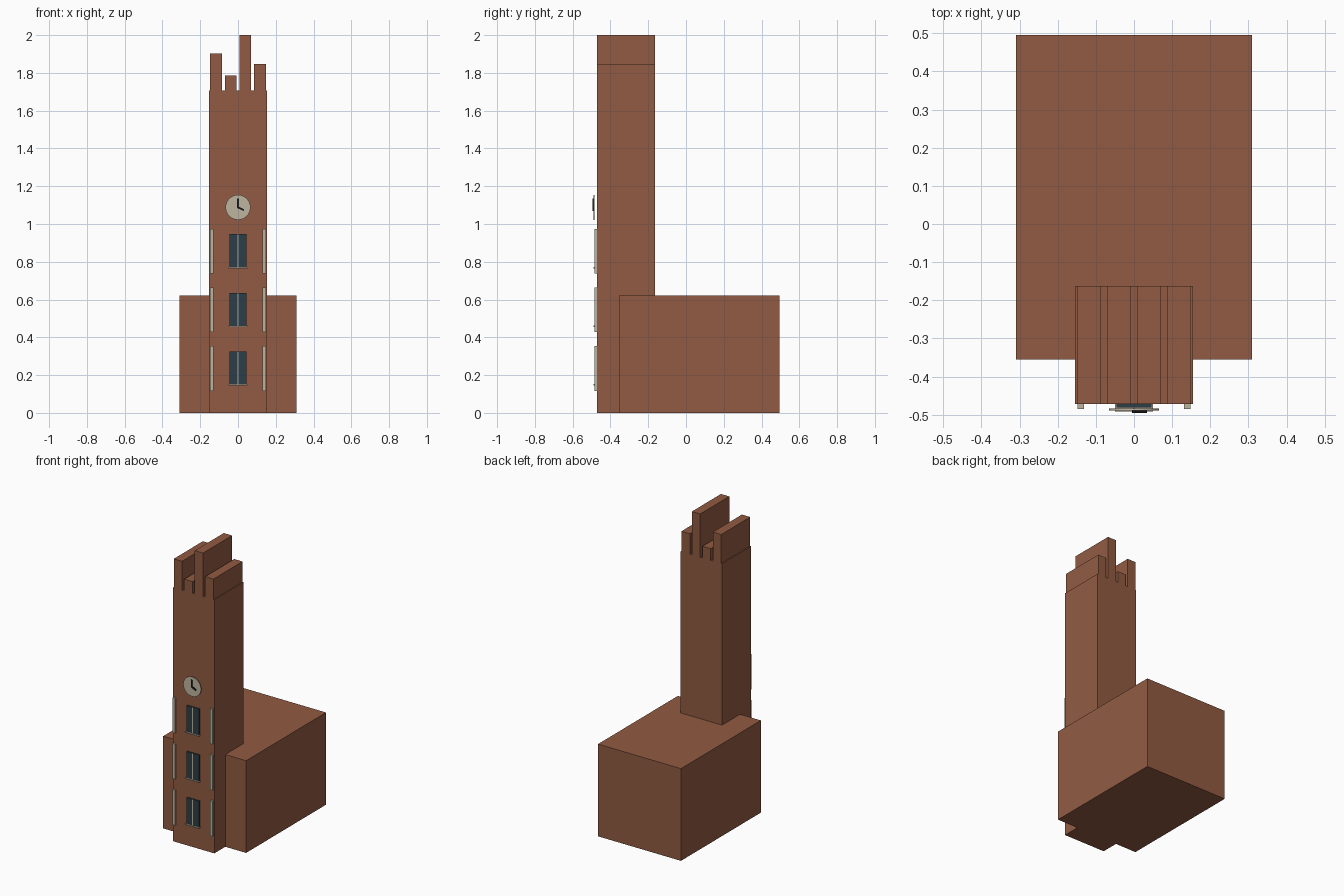
import bpy, math
from mathutils import Matrix, Vector

if "Cube" in bpy.data.objects:
    bpy.data.objects.remove(bpy.data.objects["Cube"])


def material(name, rgb):
    m = bpy.data.materials.new(name)
    m.diffuse_color = (*rgb, 1.0)
    m.use_nodes = True
    m.node_tree.nodes["Principled BSDF"].inputs["Base Color"].default_value = m.diffuse_color
    return m


BRICK = material("red_brick", (0.285, 0.105, 0.055))
STONE = material("pale_stone", (0.52, 0.46, 0.35))
GLASS = material("dark_glass", (0.025, 0.048, 0.065))
BLACK = material("hand_black", (0.008, 0.009, 0.011))


def box(name, x, y, z, mat):
    """Box from (min, max) ranges on each axis."""
    lo, hi = Vector((x[0], y[0], z[0])), Vector((x[1], y[1], z[1]))
    bpy.ops.mesh.primitive_cube_add(size=1)
    ob = bpy.context.object
    ob.name = name
    ob.data.transform(Matrix.Translation((lo + hi) / 2) @ Matrix.Diagonal((*(hi - lo), 1)))
    ob.data.materials.append(mat)
    return ob


FRONT, BACK, ROOF = -0.472, -0.163, 1.708   # tower faces

# Main hall and tower
box("hall", (-0.309, 0.309), (-0.355, 0.495), (0, 0.621), BRICK)
box("tower", (-0.154, 0.154), (FRONT, BACK), (0, ROOF), BRICK)

# Four parapet fins of different heights
for i, top in enumerate((1.903, 1.787, 2.0, 1.846)):
    x = -0.148 + i * 0.078
    box(f"parapet_fin_{i + 1}", (x, x + 0.062), (FRONT, BACK), (ROOF, top), BRICK)

# Three storeys: window, mullion, sill and a pair of side strips
for i in range(3):
    c = 0.235 + i * 0.31
    box(f"window_{i + 1}", (-0.046, 0.046), (-0.481, FRONT), (c - 0.088, c + 0.091), GLASS)
    box(f"mullion_{i + 1}", (-0.003, 0.003), (-0.484, -0.481), (c - 0.084, c + 0.091), STONE)
    box(f"sill_{i + 1}", (-0.05, 0.05), (-0.491, FRONT), (c - 0.09, c - 0.083), STONE)
    for side, s in (("left", -1), ("right", 1)):
        x = sorted((s * 0.131, s * 0.148))
        box(f"strip_{side}_{i + 1}", x, (-0.485, FRONT), (c - 0.118, c + 0.119), STONE)

# Clock face, standing just off the wall
CLOCK_Z = 1.088
bpy.ops.mesh.primitive_cylinder_add(vertices=32, radius=0.066, depth=0.005)
clock = bpy.context.object
clock.name = "clock_face"
clock.data.transform(Matrix.Translation((0, -0.4865, CLOCK_Z)) @ Matrix.Rotation(math.pi / 2, 4, "X"))
clock.data.materials.append(STONE)
bpy.ops.object.shade_smooth_by_angle(angle=math.radians(30))

# Clock hands, turned clockwise from twelve
for name, length, width, turn in (("minute_hand", 0.047, 0.008, 0), ("hour_hand", 0.035, 0.01, 115)):
    hand = box(name, (-width / 2, width / 2), (-0.495, -0.489), (-0.004, length), BLACK)
    hand.data.transform(Matrix.Translation((0, 0, CLOCK_Z)) @ Matrix.Rotation(math.radians(turn), 4, "Y"))
